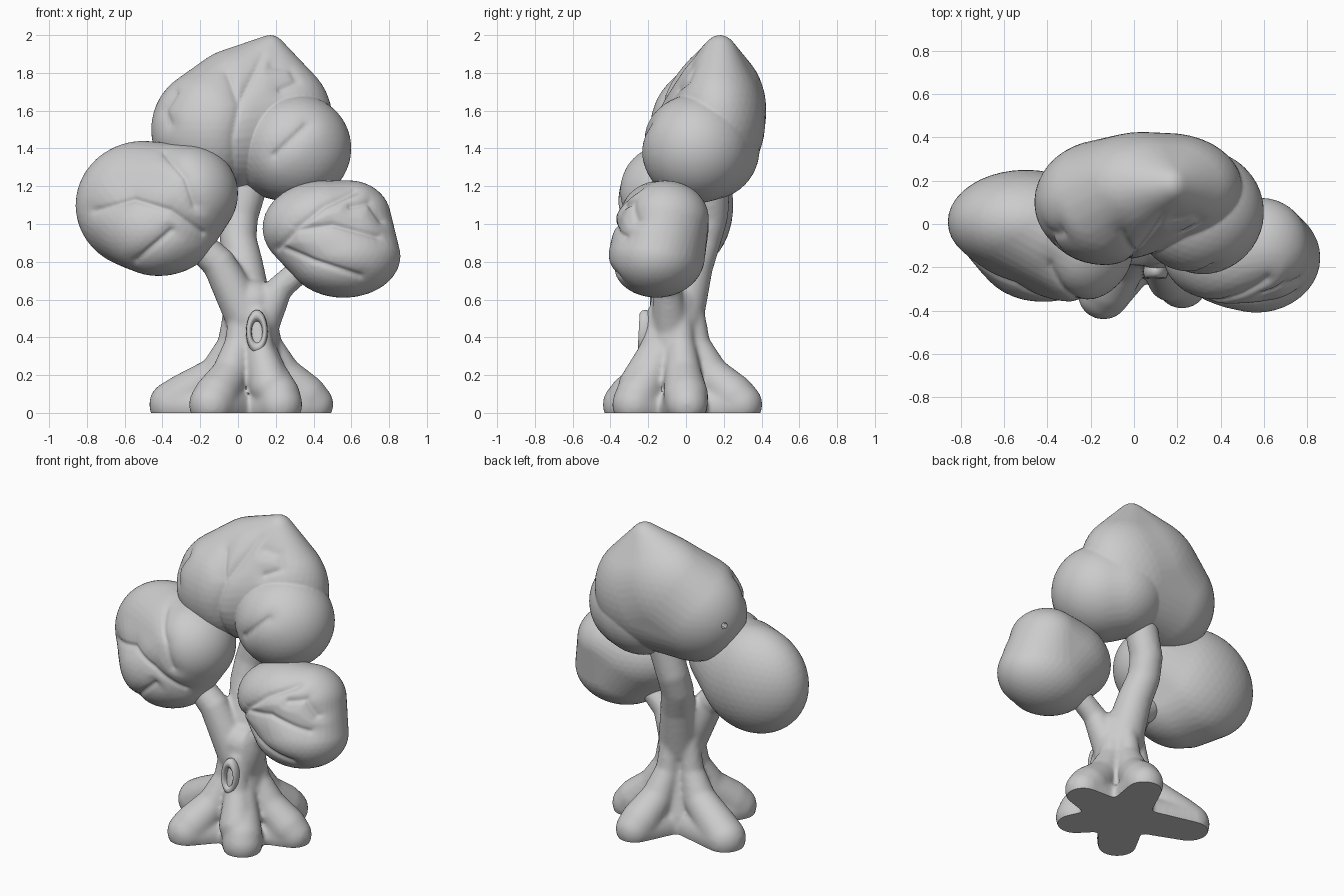
import bpy, bmesh, math
from mathutils import Vector
from mathutils.bvhtree import BVHTree

if "Cube" in bpy.data.objects:
    bpy.data.objects.remove(bpy.data.objects["Cube"])

def link(name, bm):
    me = bpy.data.meshes.new(name)
    bm.to_mesh(me)
    bm.free()
    ob = bpy.data.objects.new(name, me)
    bpy.context.collection.objects.link(ob)
    return ob

def smooth(ob, angle):
    bpy.ops.object.select_all(action='DESELECT')
    ob.select_set(True)
    bpy.context.view_layer.objects.active = ob
    bpy.ops.object.shade_smooth_by_angle(angle=math.radians(angle))

def hull_tree(lobes):
    # convex skin stretched over ellipsoid lobes
    bm = bmesh.new()
    for c, r in lobes:
        new = bmesh.ops.create_icosphere(bm, subdivisions=4, radius=1)["verts"]
        for v in new:
            v.co = Vector([c[i] + v.co[i] * r[i] for i in range(3)])
    pts = [v.co.copy() for v in bm.verts]
    bm.clear()
    for p in pts:
        bm.verts.new(p)
    bmesh.ops.convex_hull(bm, input=bm.verts[:])
    tree = BVHTree.FromBMesh(bm)
    bm.free()
    return tree

def seg_dist(p, a, b):
    ab = b - a
    t = max(0, min(1, (p - a).dot(ab) / ab.dot(ab)))
    return (p - a - ab * t).length

def foliage(name, centre, groups, veins):
    # star-shaped skin over the hulls, with vein grooves pressed into the front
    o = Vector(centre)
    trees = [hull_tree(g) for g in groups]
    bm = bmesh.new()
    bmesh.ops.create_icosphere(bm, subdivisions=6, radius=1)
    for v in bm.verts:
        d = v.co.normalized()
        # cast inwards so the outermost surface is found
        far = max(2 - (t.ray_cast(o + d * 2, -d)[3] or 2) for t in trees)
        p = o + d * far
        if p.y < o.y:
            q = Vector((p.x, p.z))
            near = min(seg_dist(q, Vector(l[i]), Vector(l[i + 1]))
                       for l in veins for i in range(len(l) - 1))
            fade = min(1, (o.y - p.y) / 0.12)
            p -= d * fade * (0.012 * math.exp(-(near / 0.014) ** 2)
                             + 0.012 * math.exp(-(near / 0.05) ** 2))
        v.co = p
    smooth(link(name, bm), 60)

foliage("top_foliage", (0.1, 0.11, 1.5),
        [[((-0.13, 0.1, 1.5), (0.33, 0.29, 0.33)),
          ((0.04, 0.17, 1.6), (0.36, 0.255, 0.34)),
          ((0.15, 0.17, 1.55), (0.35, 0.25, 0.35)),
          ((0.17, 0.18, 1.87), (0.1, 0.1, 0.13))],
         [((0.3, 0.055, 1.4), (0.3, 0.29, 0.29)),
          ((0.22, 0.13, 1.4), (0.28, 0.26, 0.27))]],
        [[(-0.03, 1.2), (-0.04, 1.45), (0.0, 1.65), (0.13, 1.9)],
         [(-0.01, 1.65), (-0.06, 1.8)],
         [(0.2, 1.36), (0.37, 1.52)],
         [(0.18, 1.85), (0.28, 1.83), (0.32, 1.76), (0.23, 1.72)],
         [(-0.34, 1.7), (-0.4, 1.6), (-0.37, 1.53)]])

foliage("left_foliage", (-0.43, -0.05, 1.08),
        [[((-0.5, 0.01, 1.1), (0.36, 0.24, 0.34)),
          ((-0.42, -0.12, 0.97), (0.31, 0.24, 0.245)),
          ((-0.26, -0.1, 1.16), (0.26, 0.26, 0.26))]],
        [[(-0.77, 1.07), (-0.55, 1.13), (-0.35, 1.07), (-0.18, 0.95)],
         [(-0.38, 1.38), (-0.27, 1.25), (-0.22, 1.1)],
         [(-0.54, 0.8), (-0.35, 0.96)]])

foliage("right_foliage", (0.5, -0.13, 0.92),
        [[((0.46, -0.13, 0.98), (0.33, 0.25, 0.25)),
          ((0.56, -0.155, 0.83), (0.3, 0.255, 0.22)),
          ((0.59, -0.11, 1.03), (0.22, 0.23, 0.2))]],
        [[(0.2, 0.87), (0.3, 0.97), (0.5, 1.0), (0.75, 0.93)],
         [(0.3, 0.98), (0.45, 1.1), (0.62, 1.18)],
         [(0.24, 0.87), (0.4, 0.8), (0.65, 0.72)],
         [(0.6, 1.1), (0.7, 1.12), (0.77, 1.02)]])

def limb(bm, pts, steps=8):
    # chain of spheres (x, y, z, radius) that the remesh fuses
    for a, b in zip(pts, pts[1:]):
        for i in range(steps + 1):
            x, y, z, r = Vector(a).lerp(Vector(b), i / steps)
            new = bmesh.ops.create_icosphere(bm, subdivisions=3, radius=r)["verts"]
            bmesh.ops.translate(bm, verts=new, vec=(x, y, z))

bm = bmesh.new()
# trunk, branches and the ridge under the knot hole
limb(bm, [(0.06, -0.04, 0.06, 0.2), (0.08, -0.06, 0.35, 0.14), (0.08, -0.06, 0.58, 0.13)])
limb(bm, [(0.07, -0.03, 0.5, 0.125), (0.03, 0.04, 0.78, 0.105), (0.0, 0.09, 0.92, 0.098),
          (0.01, 0.125, 1.04, 0.098), (0.07, 0.14, 1.25, 0.1)])
limb(bm, [(0.04, -0.08, 0.52, 0.115), (-0.1, -0.1, 0.79, 0.09), (-0.35, -0.1, 1.02, 0.075)])
limb(bm, [(0.12, -0.08, 0.48, 0.105), (0.22, -0.1, 0.66, 0.07), (0.45, -0.12, 0.86, 0.065)])
limb(bm, [(0.1, -0.15, 0.52, 0.06), (0.12, -0.18, 0.32, 0.075), (0.17, -0.25, 0.14, 0.11)])
# five spreading roots: tip and tip radius
for tx, ty, r in [(-0.21, -0.42, 0.12), (0.29, -0.37, 0.12), (0.505, 0.02, 0.11),
                  (0.2, 0.4, 0.115), (-0.465, 0.13, 0.125)]:
    d = Vector((tx - 0.06, ty + 0.04))
    L = d.length
    d.normalize()
    ring = [(0.08, 0.55, 0.06), (0.1, 0.36, 0.075), (0.18, 0.2, 0.1),
            (0.65 * L, 0.09, 0.12), (L - r, 0.045, r), (0.1, 0.02, 0.14)]
    limb(bm, [(0.06 + d.x * s, -0.04 + d.y * s, z, w) for s, z, w in ring])

raw = link("raw_tree", bm)
m = raw.modifiers.new("fuse", 'REMESH')
m.mode = 'VOXEL'
m.voxel_size = 0.014
s = raw.modifiers.new("soften", 'SMOOTH')
s.iterations = 6
s.factor = 0.5
bpy.context.view_layer.update()
dg = bpy.context.evaluated_depsgraph_get()
fused = bpy.data.meshes.new_from_object(raw.evaluated_get(dg))
bpy.data.objects.remove(raw)
bm = bmesh.new()
bm.from_mesh(fused)
# flat cut at ground level
bmesh.ops.bisect_plane(bm, geom=bm.verts[:] + bm.edges[:] + bm.faces[:],
                       plane_co=(0, 0, 0), plane_no=(0, 0, 1), clear_inner=True)
bmesh.ops.holes_fill(bm, edges=[e for e in bm.edges if e.is_boundary], sides=0)
smooth(link("trunk_and_roots", bm), 45)

# knot hole: raised oval rim around the sunken bark
bpy.ops.mesh.primitive_torus_add(major_segments=24, minor_segments=10, major_radius=0.045,
                                 minor_radius=0.016, location=(0.1, -0.22, 0.43),
                                 rotation=(math.radians(87), 0, 0))
rim = bpy.context.object
rim.name = "knot_rim"
rim.scale = (0.95, 1.9, 2.0)
smooth(rim, 40)
